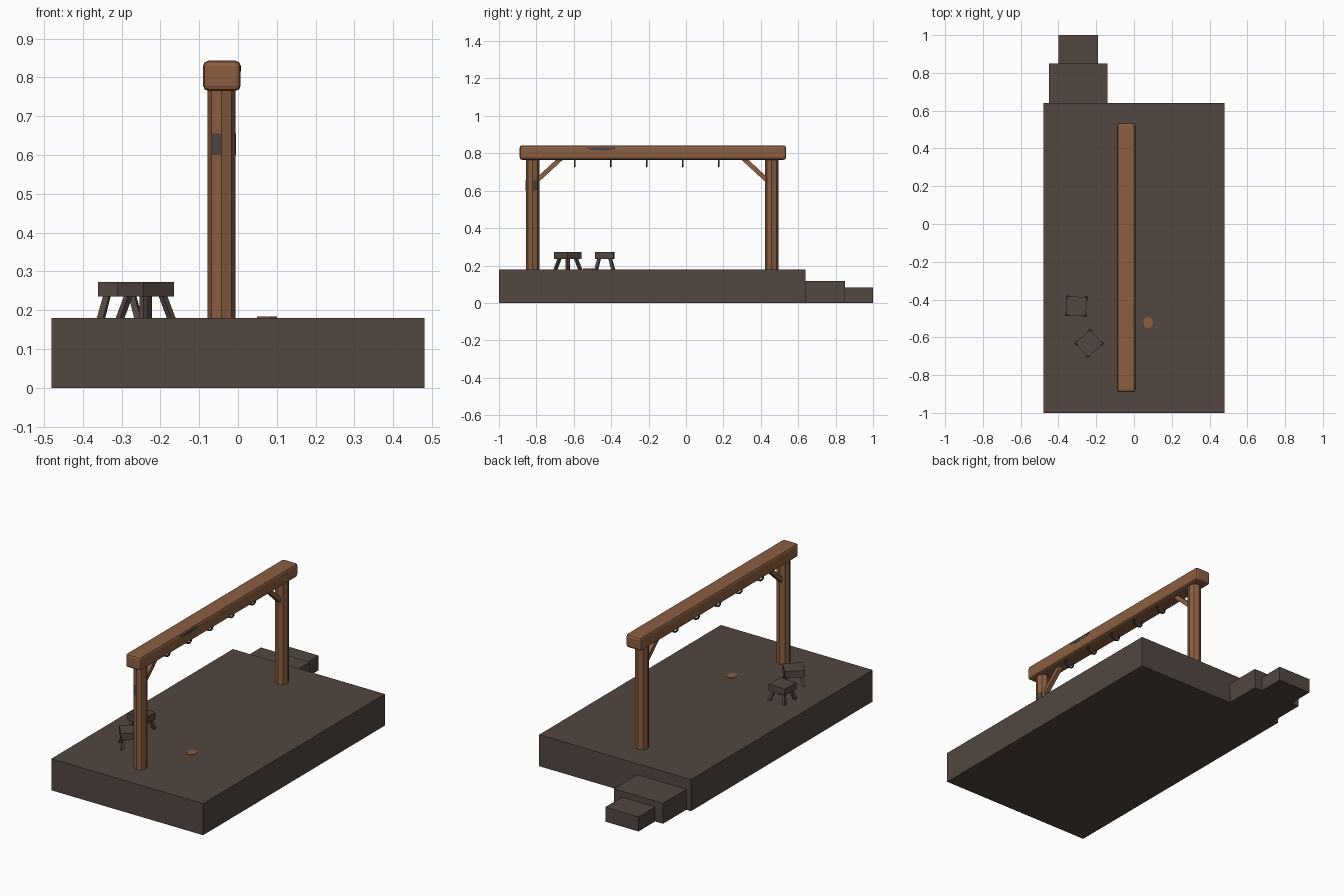
import bpy, math
from mathutils import Vector, Matrix

if "Cube" in bpy.data.objects:
    bpy.data.objects.remove(bpy.data.objects["Cube"])


def mat(name, col):
    m = bpy.data.materials.new(name)
    m.diffuse_color = (*col, 1)
    m.use_nodes = True
    m.node_tree.nodes["Principled BSDF"].inputs["Base Color"].default_value = m.diffuse_color
    return m


DARK = mat("dark weathered wood", (0.085, 0.062, 0.052))
WOOD = mat("brown timber", (0.26, 0.112, 0.052))
IRON = mat("dark iron", (0.05, 0.045, 0.042))
MARK = mat("worn mark", (0.07, 0.06, 0.055))


def mesh(name, verts, faces, m):
    me = bpy.data.meshes.new(name)
    me.from_pydata(verts, [], faces)
    me.materials.append(m)
    ob = bpy.data.objects.new(name, me)
    bpy.context.collection.objects.link(ob)
    return ob


def box(name, lo, hi, m):
    v = [(x, y, z) for x in (lo[0], hi[0]) for y in (lo[1], hi[1]) for z in (lo[2], hi[2])]
    f = [(0, 1, 3, 2), (4, 6, 7, 5), (0, 4, 5, 1), (2, 3, 7, 6), (0, 2, 6, 4), (1, 5, 7, 3)]
    return mesh(name, v, f, m)


def prism(name, poly, offset, m):
    """Extrude a planar outline by an offset vector."""
    n, off = len(poly), Vector(offset)
    v = [Vector(p) for p in poly] + [Vector(p) + off for p in poly]
    f = [tuple(range(n))[::-1], tuple(range(n, 2 * n))]
    f += [(i, (i + 1) % n, (i + 1) % n + n, i + n) for i in range(n)]
    ob = mesh(name, v, f, m)
    import bmesh
    bm = bmesh.new()
    bm.from_mesh(ob.data)
    bmesh.ops.recalc_face_normals(bm, faces=bm.faces)
    bm.to_mesh(ob.data)
    bm.free()
    return ob


CX = -0.0425
TOP = 0.18

# platform and steps
box("platform", (-0.48, -1, 0), (0.48, 0.64, TOP), DARK)
box("upper_step", (-0.45, 0.64, 0), (-0.14, 0.85, 0.117), DARK)
box("lower_step", (-0.40, 0.85, 0), (-0.19, 1.0, 0.083), DARK)

# crossbeam with softened edges
beam = box("crossbeam", (-0.09, -0.89, 0.765), (0.007, 0.535, 0.843), WOOD)
bev = beam.modifiers.new("bevel", "BEVEL")
bev.width, bev.segments = 0.014, 2

# octagonal posts and their diagonal braces
R = 0.0365
for label, py, s in (("front", -0.82, 1), ("back", 0.458, -1)):
    ring = [(CX + R * math.cos(i * math.pi / 4), py + R * math.sin(i * math.pi / 4), TOP)
            for i in range(8)]
    prism(label + "_post", ring, (0, 0, 0.595), WOOD)
    yz = [(0.02, 0.635), (0.02, 0.668), (0.135, 0.775), (0.172, 0.775)]
    pts = [(CX - 0.012, py + s * y, z) for y, z in (yz[0], yz[1], yz[2], yz[3])]
    prism(label + "_brace", pts, (0.024, 0, 0), WOOD)

# iron rings under the beam
for i in range(5):
    bpy.ops.mesh.primitive_torus_add(
        major_segments=16, minor_segments=6, major_radius=0.029, minor_radius=0.005,
        location=(CX, -0.595 + 0.1925 * i, 0.759), rotation=(math.pi / 2, 0, 0))
    ob = bpy.context.object
    ob.name = f"hanging_ring_{i + 1}"
    ob.data.materials.append(IRON)
    bpy.ops.object.shade_smooth_by_angle(angle=math.radians(60))

# worn patch on the beam side
lens = [(0.0065, -0.452 + 0.082 * math.cos(a), 0.831 - 0.016 * math.sin(a))
        for a in [math.pi * k / 8 for k in range(9)]]
prism("beam_worn_patch", lens, (0.0015, 0, 0), MARK)

# worn patches on two facets of the front post
for k, name in ((0, "post_side_mark"), (5, "post_front_mark")):
    a, b = [Vector((CX + R * math.cos(t), -0.82 + R * math.sin(t), 0.6))
            for t in (k * math.pi / 4, (k + 1) * math.pi / 4)]
    mid = (k + 0.5) * math.pi / 4
    out = Vector((math.cos(mid), math.sin(mid), 0)) * 0.001
    up = Vector((0, 0, 0.055))
    a, b = a.lerp(b, 0.05), a.lerp(b, 0.95)
    prism(name, [a, b, b + up, a + up], out, MARK)

# wood chip lying on the platform
chip = [(0.075 + 0.026 * math.cos(t), -0.522 + 0.031 * math.sin(t), TOP)
        for t in [math.tau * k / 10 for k in range(10)]]
prism("wood_chip", chip, (0, 0, 0.003), WOOD)


# four-legged stools
def stool(name, x, y, angle):
    place = Matrix.Translation((x, y, TOP)) @ Matrix.Rotation(angle, 4, "Z")
    parts = [box(name + "_seat", (-0.053, -0.05, 0.055), (0.053, 0.05, 0.093), DARK)]
    t = 0.008
    for sx in (-1, 1):
        for sy in (-1, 1):
            cx, cy = sx * 0.048, sy * 0.045
            foot = [(cx - t, cy - t, 0), (cx + t, cy - t, 0),
                    (cx + t, cy + t, 0), (cx - t, cy + t, 0)]
            parts.append(prism(name + "_leg", foot, (-sx * 0.016, -sy * 0.016, 0.06), DARK))
    for p in parts:
        p.matrix_world = place


stool("first_stool", -0.305, -0.435, math.radians(-3))
stool("second_stool", -0.238, -0.632, math.radians(42))
